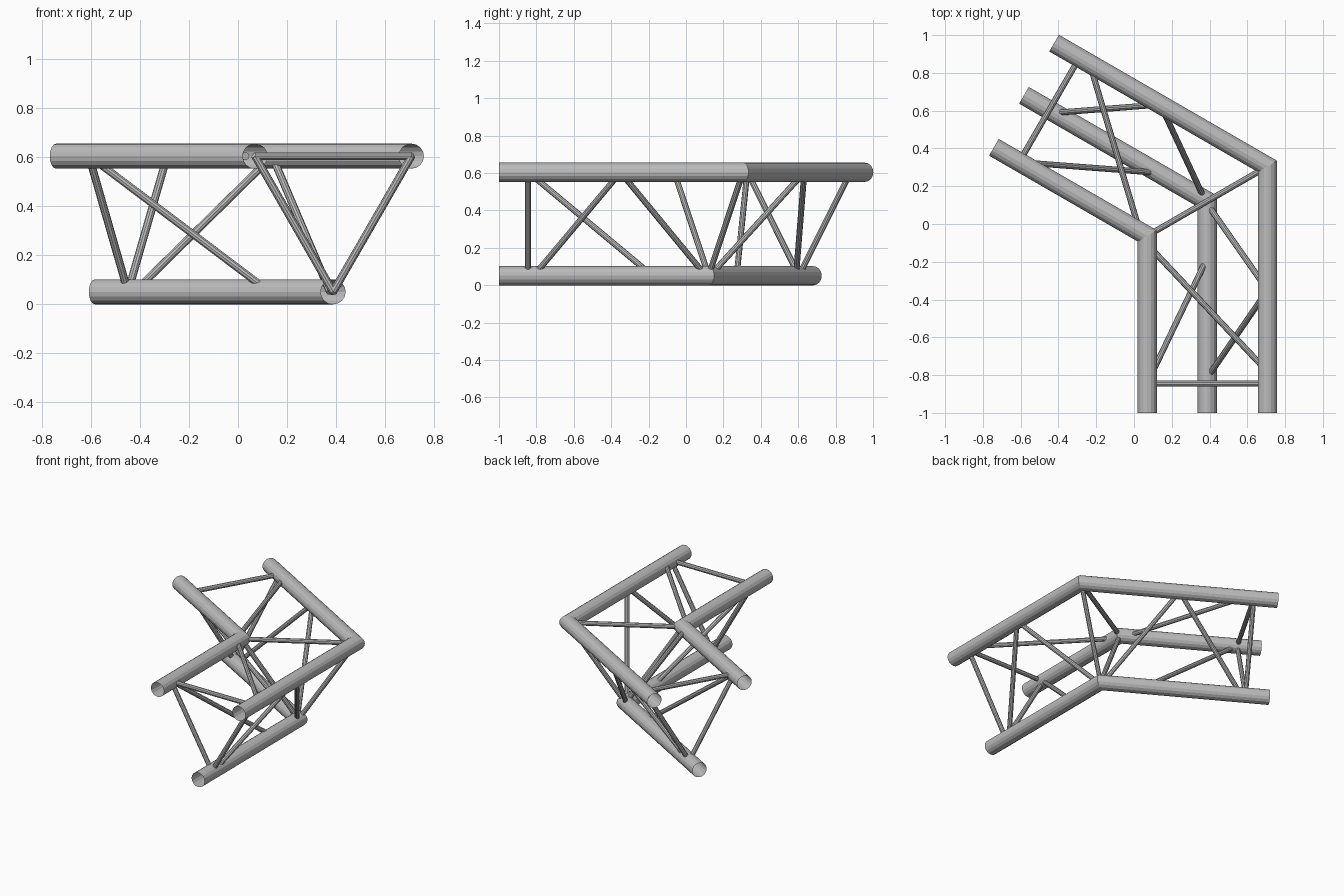
import bpy, bmesh
from math import cos, sin, pi, radians
from mathutils import Vector

cube = bpy.data.objects.get("Cube")
if cube:
    bpy.data.objects.remove(cube)

metal = bpy.data.materials.new("light_grey_metal")
metal.use_nodes = True
GREY = (0.5, 0.5, 0.5, 1)
metal.diffuse_color = GREY
bsdf = metal.node_tree.nodes["Principled BSDF"]
bsdf.inputs["Base Color"].default_value = GREY
bsdf.inputs["Roughness"].default_value = 0.5

CHORD_R, BRACE_R = 0.051, 0.016
ARMS = {"front": Vector((0, -1, 0)),
        "back": Vector((-cos(radians(30)), sin(radians(30)), 0))}
# Corner point of each main tube, all on the 30 degree mitre plane
CORNERS = {name: Vector((x, 0.577 * x - 0.103, z)) for name, x, z in
           (("inner", 0.07, 0.604), ("outer", 0.707, 0.604), ("bottom", 0.388, 0.051))}
MITRE_N = Vector((-sin(radians(30)), cos(radians(30)), 0))


def add_object(name, bm):
    bmesh.ops.recalc_face_normals(bm, faces=bm.faces)
    mesh = bpy.data.meshes.new(name)
    bm.to_mesh(mesh)
    bm.free()
    mesh.materials.append(metal)
    obj = bpy.data.objects.new(name, mesh)
    bpy.context.collection.objects.link(obj)
    return obj


def loft(name, rings, capped=False):
    bm = bmesh.new()
    loops = [[bm.verts.new(p) for p in ring] for ring in rings]
    n = len(loops[0])
    for a, b in zip(loops, loops[1:]):
        for i in range(n):
            j = (i + 1) % n
            bm.faces.new((a[i], a[j], b[j], b[i]))
    if capped:
        bm.faces.new(loops[0])
        bm.faces.new(loops[-1])
    return add_object(name, bm)


def ring(center, axis, radius, sides):
    up = Vector((0, 0, 1))
    u = axis.cross(up).normalized()
    v = u.cross(axis).normalized()
    return [center + radius * (u * cos(2 * pi * i / sides) + v * sin(2 * pi * i / sides))
            for i in range(sides)]


def node(chord, arm, dist):
    return CORNERS[chord] + ARMS[arm] * dist


def brace(name, a, b):
    axis = (b - a).normalized()
    loft(name, [ring(p, axis, BRACE_R, 10) for p in (a, b)], capped=True)


# Open main tubes, bent at the mitre
for chord, corner in CORNERS.items():
    length = corner.y + 1
    front = ring(corner + ARMS["front"] * length, -ARMS["front"], CHORD_R, 16)
    travel = -ARMS["front"]
    middle = [p + travel * ((corner - p).dot(MITRE_N) / travel.dot(MITRE_N)) for p in front]
    back = ring(corner + ARMS["back"] * length, ARMS["back"], CHORD_R, 16)
    loft(chord + "_main_tube", [front, middle, back])

# Triangular frame at the corner
PAIRS = (("inner", "outer"), ("inner", "bottom"), ("outer", "bottom"))
for a, b in PAIRS:
    brace(f"corner_{a}_{b}_brace", CORNERS[a], CORNERS[b])

# Lacing, given as distances from the corner, repeated on both arms
DIAGONALS = (("top_diagonal", "inner", 0.045, "outer", 1.087),
             ("inner_diagonal", "inner", 0.78, "bottom", 0.30),
             ("outer_far_diagonal", "outer", 0.655, "bottom", 0.935),
             ("outer_near_diagonal", "outer", 0.655, "bottom", 0.015))
END_Y = -0.845
for arm in ARMS:
    for a, b in PAIRS:
        brace(f"{arm}_end_{a}_{b}_brace",
              node(a, arm, CORNERS[a].y - END_Y), node(b, arm, CORNERS[b].y - END_Y))
    for name, a, da, b, db in DIAGONALS:
        brace(f"{arm}_{name}", node(a, arm, da), node(b, arm, db))
